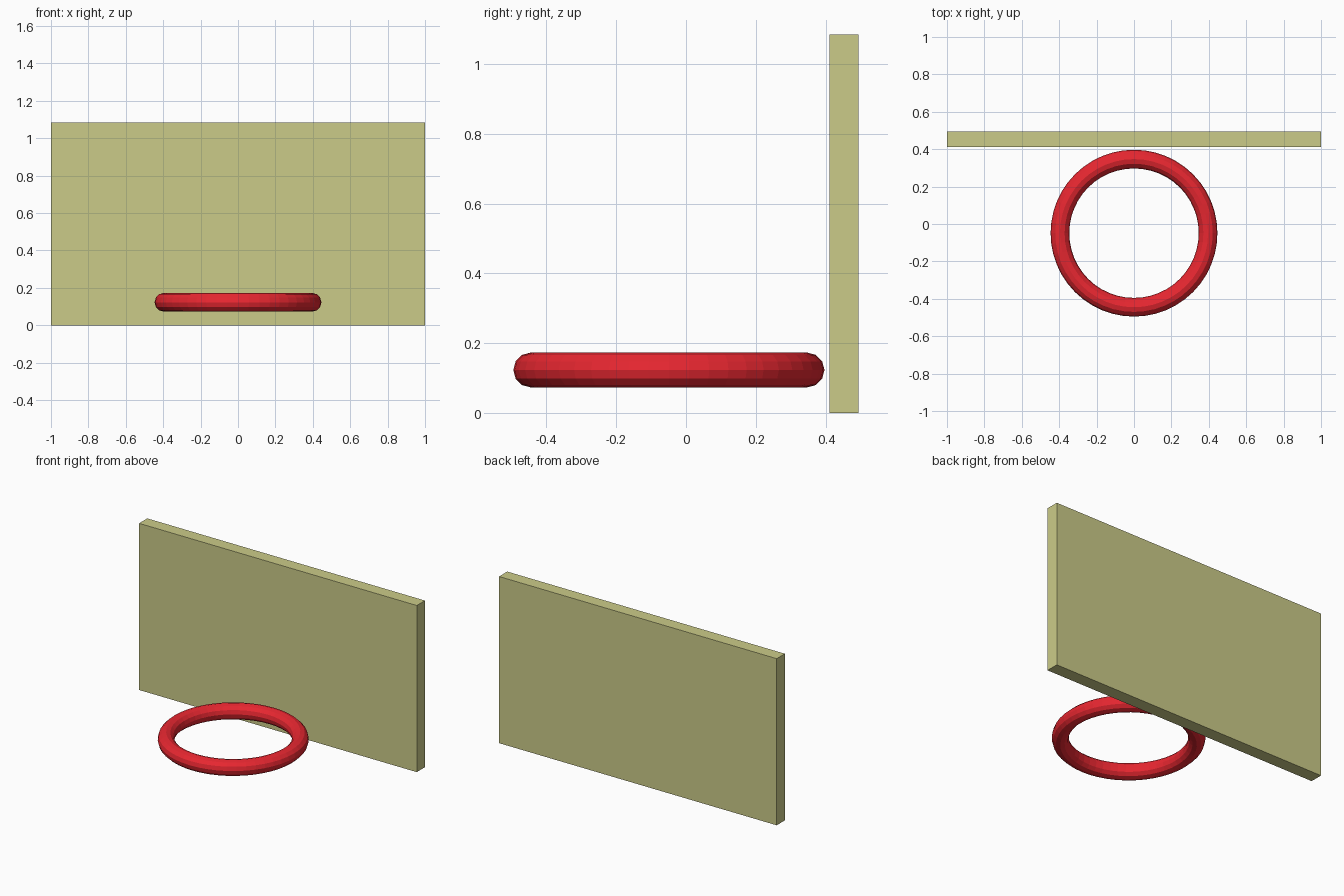
import bpy

if "Cube" in bpy.data.objects:
    bpy.data.objects.remove(bpy.data.objects["Cube"])


def material(name, color):
    mat = bpy.data.materials.new(name)
    mat.diffuse_color = color
    mat.use_nodes = True
    mat.node_tree.nodes["Principled BSDF"].inputs["Base Color"].default_value = mat.diffuse_color
    return mat


# Upright backboard
bpy.ops.mesh.primitive_cube_add(size=1, location=(0, 0.453, 0.5425))
board = bpy.context.object
board.name = "backboard"
board.scale = (2, 0.084, 1.085)
board.data.materials.append(material("board_khaki", (0.60, 0.60, 0.25, 1)))

# Horizontal hoop in front of the board
bpy.ops.mesh.primitive_torus_add(
    major_radius=0.396, minor_radius=0.05, major_segments=48, minor_segments=12,
    location=(0, -0.049, 0.123))
hoop = bpy.context.object
hoop.name = "hoop"
hoop.data.materials.append(material("hoop_red", (0.8, 0.02, 0.03, 1)))
